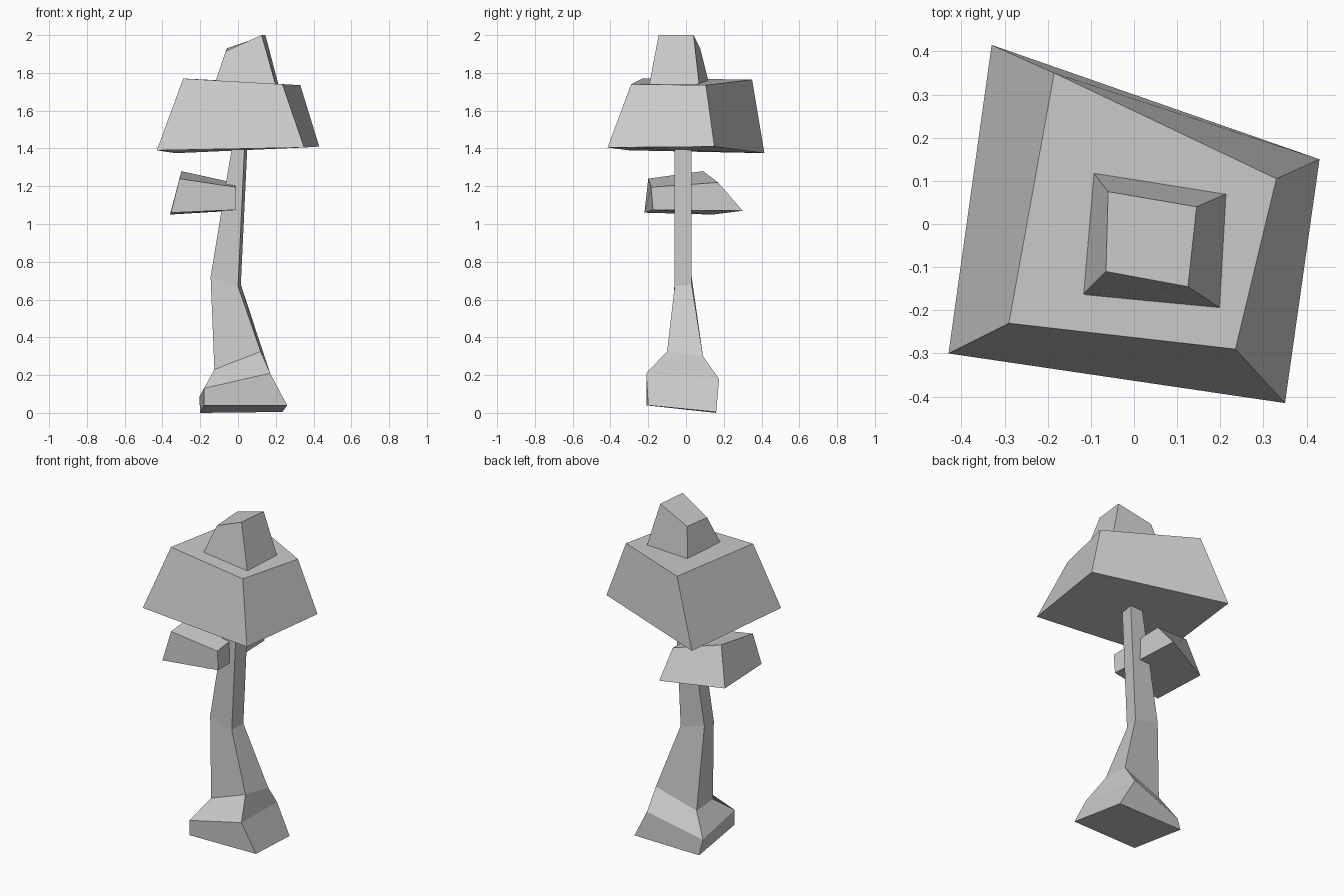
import bpy
import bmesh


def loft(name, rings):
    """Closed flat-faced solid through four-corner rings, bottom to top.
    Corner order: front left, front right, back right, back left."""
    bm = bmesh.new()
    loops = [[bm.verts.new(p) for p in ring] for ring in rings]
    bm.faces.new(loops[0][::-1])
    bm.faces.new(loops[-1])
    for low, high in zip(loops, loops[1:]):
        for i in range(4):
            j = (i + 1) % 4
            bm.faces.new((low[i], low[j], high[j], high[i]))
    bmesh.ops.recalc_face_normals(bm, faces=bm.faces)
    mesh = bpy.data.meshes.new(name)
    bm.to_mesh(mesh)
    bm.free()
    obj = bpy.data.objects.new(name, mesh)
    bpy.context.collection.objects.link(obj)
    return obj


# Trunk: flared foot, waist, bend, thin top ending inside the canopy
loft("trunk", [
    [(-.18, -.21, .04), (.26, -.20, .04), (.235, .16, .005), (-.20, .16, 0)],
    [(-.18, -.21, .13), (.17, -.21, .21), (.14, .175, .18), (-.205, .13, .085)],
    [(-.125, -.08, .23), (.12, -.10, .325), (.14, .09, .30), (-.12, .07, .215)],
    [(-.145, -.06, .72), (0, -.06, .67), (.015, .03, .68), (-.145, .03, .72)],
    [(-.03, -.06, 1.42), (.035, -.06, 1.42), (.05, .03, 1.42), (-.03, .03, 1.42)],
])

# Main canopy block
loft("main_canopy", [
    [(-.43, -.30, 1.39), (.35, -.415, 1.405), (.43, .15, 1.41), (-.33, .415, 1.375)],
    [(-.29, -.23, 1.77), (.235, -.29, 1.74), (.33, .105, 1.735), (-.185, .35, 1.765)],
])

# Small crown block on top
loft("top_canopy", [
    [(-.12, -.165, 1.75), (.20, -.195, 1.735), (.215, .07, 1.735), (-.095, .12, 1.75)],
    [(-.065, -.11, 1.915), (.125, -.145, 2.0), (.145, .04, 2.0), (-.06, .075, 1.93)],
])

# Leaf block on the left side of the trunk
loft("side_canopy", [
    [(-.355, -.22, 1.06), (-.01, -.175, 1.075), (-.03, .30, 1.07), (-.36, .14, 1.05)],
    [(-.31, -.20, 1.24), (-.01, -.185, 1.195), (-.03, .17, 1.22), (-.30, .09, 1.28)],
])
